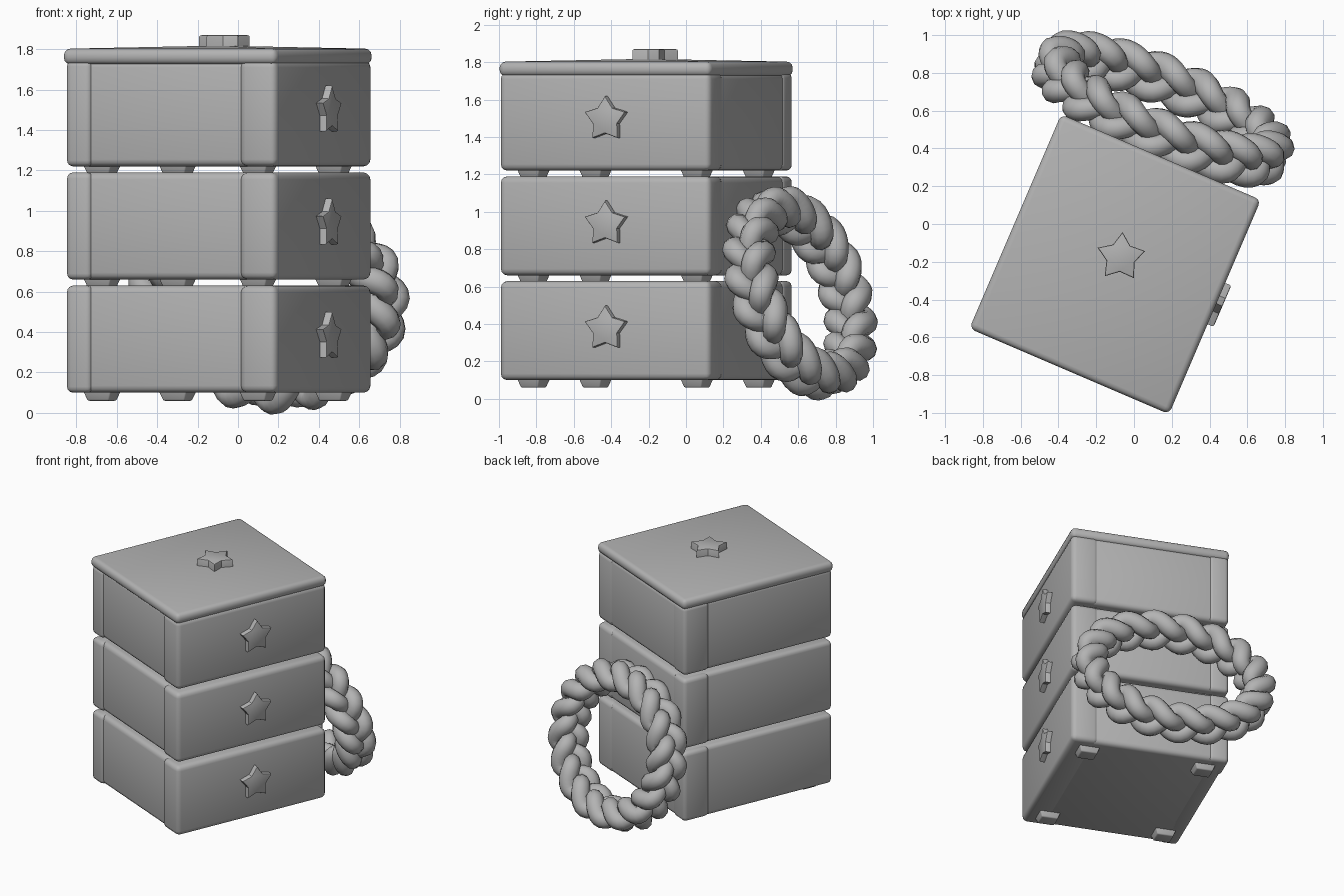
import bpy, bmesh, math
from mathutils import Matrix, Vector

if "Cube" in bpy.data.objects:
    bpy.data.objects.remove(bpy.data.objects["Cube"])

# One plain grey for the whole model
grey = bpy.data.materials.new("plain_grey")
grey.diffuse_color = (0.45, 0.45, 0.45, 1)
grey.use_nodes = True
grey.node_tree.nodes["Principled BSDF"].inputs["Base Color"].default_value = grey.diffuse_color

# The stack of boxes is turned about z; parts are built in its local frame
PLACE = Matrix.Translation((-0.10, -0.213, 0)) @ Matrix.Rotation(math.radians(-23.2), 4, 'Z')


def finish(name, bm, matrix):
    bmesh.ops.recalc_face_normals(bm, faces=bm.faces)
    for f in bm.faces:
        f.smooth = True
    me = bpy.data.meshes.new(name)
    bm.to_mesh(me)
    bm.free()
    me.set_sharp_from_angle(angle=math.radians(35))
    me.materials.append(grey)
    ob = bpy.data.objects.new(name, me)
    ob.matrix_world = matrix
    bpy.context.collection.objects.link(ob)
    return ob


def block(name, lo, hi, bevel=0.03, taper=1.0, crown=0.0):
    """Rounded box between two corners; taper shrinks its lower end, crown peaks its top."""
    lo, hi = Vector(lo), Vector(hi)
    mid, size = (lo + hi) / 2, hi - lo
    bm = bmesh.new()
    bmesh.ops.create_cube(bm, size=1)
    for v in bm.verts:
        k = taper if v.co.z < 0 else 1
        v.co = mid + Vector((v.co.x * size.x * k, v.co.y * size.y * k, v.co.z * size.z))
    bmesh.ops.bevel(bm, geom=bm.edges[:], offset=bevel, segments=3,
                    affect='EDGES', profile=0.5)
    if crown:
        top = max(bm.faces, key=lambda f: f.calc_center_median().z)
        peak = bmesh.ops.poke(bm, faces=[top])["verts"]
        bmesh.ops.translate(bm, verts=peak, vec=(0, 0, crown))
    return finish(name, bm, PLACE)


def star(name, matrix, height, outer=0.125, inner=0.075):
    """Five pointed star plate, extruded along local z."""
    bm = bmesh.new()
    pts = []
    for i in range(10):
        r = inner if i % 2 else outer
        a = math.pi / 2 + i * math.pi / 5
        pts.append(bm.verts.new((r * math.cos(a), r * math.sin(a), 0)))
    face = bm.faces.new(pts)
    ext = bmesh.ops.extrude_face_region(bm, geom=[face])
    top = [g for g in ext["geom"] if isinstance(g, bmesh.types.BMVert)]
    bmesh.ops.translate(bm, verts=top, vec=(0, 0, height))
    rim = [e for e in bm.edges if all(v in top for v in e.verts)]
    bmesh.ops.bevel(bm, geom=rim, offset=0.008, segments=2, affect='EDGES', profile=0.5)
    return finish(name, bm, matrix)


# Three boxes, each with a recessed body, thick front, rear slab, post, star and feet
for n, (z0, z1) in enumerate([(0.10, 0.63), (0.66, 1.19), (1.22, 1.745)], 1):
    block(f"box_{n}_body", (-0.555, -0.594, z0), (0.50, 0.606, z1), 0.035)
    block(f"box_{n}_front", (0.375, -0.612, z0), (0.572, 0.612, z1), 0.035)
    block(f"box_{n}_rear", (-0.56, -0.612, z0), (-0.425, 0.606, z1), 0.03)
    block(f"box_{n}_rear_post", (-0.572, 0.40, z0), (-0.425, 0.612, z1), 0.03)
    for s, side in ((-1, "left"), (1, "right")):
        for t, end in ((-1, "rear"), (1, "front")):
            u, v = t * 0.42, s * 0.475
            block(f"box_{n}_{side}_{end}_foot", (u - 0.08, v - 0.07, z0 - 0.04),
                  (u + 0.08, v + 0.07, z0 + 0.02), 0.008, 0.72)
    # Star stands upright on the +x face of the box
    upright = Matrix(((0, 0, 1, 0), (1, 0, 0, 0), (0, 1, 0, 0), (0, 0, 0, 1)))
    star(f"box_{n}_star", PLACE @ Matrix.Translation((0.555, 0.02, z0 + 0.275)) @ upright, 0.055)

# Lid, slightly peaked, with its star
block("lid", (-0.575, -0.617, 1.725), (0.575, 0.617, 1.803), 0.032, crown=0.015)
star("lid_star", Matrix.Translation((-0.07, -0.175, 1.80))
     @ Matrix.Rotation(math.radians(-4), 4, 'Z'), 0.07, 0.132, 0.078)

# Braided rope ring leaning on the back of the boxes
turn = PLACE.to_3x3()
centre = Vector((0.152, 0.61, 0.567))
along = turn @ Vector((0.612, 0, 0))
upward = turn @ Vector((0, -0.14, 0)) + Vector((0, 0, 0.445))
normal = along.cross(upward).normalized()
PERIODS, STEPS = 6, 180
for k in range(3):
    cu = bpy.data.curves.new(f"rope_strand_{k + 1}", 'CURVE')
    cu.dimensions = '3D'
    cu.bevel_depth = 0.066
    cu.bevel_resolution = 3
    sp = cu.splines.new('POLY')
    sp.points.add(STEPS - 1)
    sp.use_cyclic_u = True
    sp.use_smooth = True
    for i, p in enumerate(sp.points):
        a = 2 * math.pi * i / STEPS
        ph = PERIODS * a + 2 * math.pi * k / 3
        tangent = along * -math.sin(a) + upward * math.cos(a)
        radial = tangent.cross(normal).normalized()
        pos = (centre + along * math.cos(a) + upward * math.sin(a)
               + radial * 0.055 * math.sin(2 * ph) + normal * 0.075 * math.sin(ph))
        p.co = (*pos, 1)
        p.radius = 0.88 + 0.14 * math.sin(ph) ** 2
    cu.materials.append(grey)
    ob = bpy.data.objects.new(cu.name, cu)
    bpy.context.collection.objects.link(ob)
